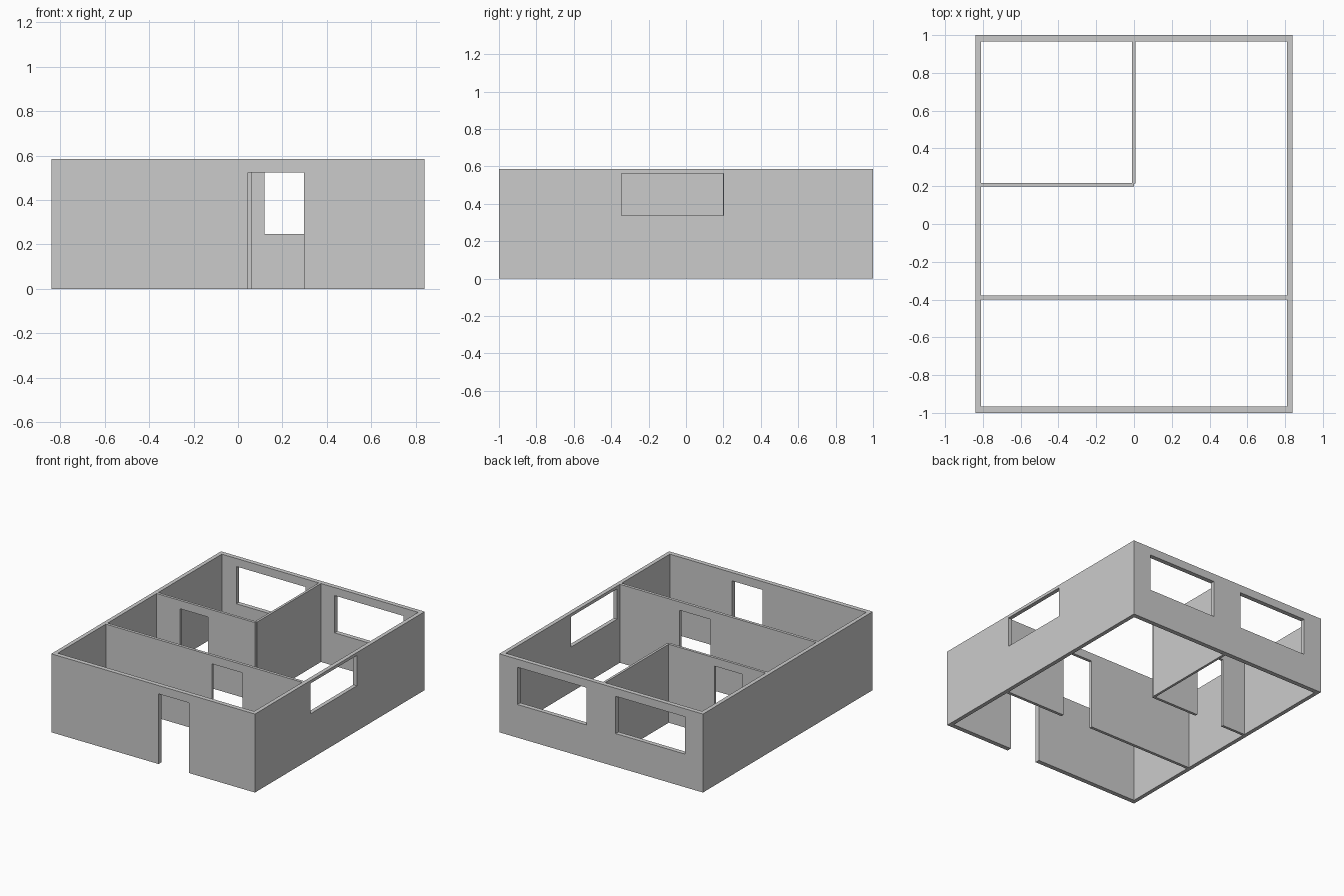
import bpy, bmesh
from mathutils import Vector

if "Cube" in bpy.data.objects:
    bpy.data.objects.remove(bpy.data.objects["Cube"])

H = 0.585                # wall height
X, Y = 0.84, 1.0         # outer half sizes
TX, TY = 0.03, 0.034     # side and end wall thickness


def wall(name, axis, span, depth, opening_list=()):
    """Wall running along 'x' or 'y'; openings are (start, end, bottom, top)."""
    us = sorted({*span, *[u for o in opening_list for u in o[:2]]})
    zs = sorted({0.0, H, *[z for o in opening_list for z in o[2:]]})

    def place(u, d, z):
        return Vector((u, d, z)) if axis == 'x' else Vector((d, u, z))

    bm = bmesh.new()
    verts = [[bm.verts.new(place(u, depth[0], z)) for z in zs] for u in us]
    for i in range(len(us) - 1):
        for j in range(len(zs) - 1):
            cu, cz = (us[i] + us[i + 1]) / 2, (zs[j] + zs[j + 1]) / 2
            if any(a < cu < b and lo < cz < hi for a, b, lo, hi in opening_list):
                continue
            bm.faces.new((verts[i][j], verts[i + 1][j],
                          verts[i + 1][j + 1], verts[i][j + 1]))
    # give the panel its thickness
    ext = bmesh.ops.extrude_face_region(bm, geom=bm.faces[:], use_keep_orig=True)
    moved = [g for g in ext['geom'] if isinstance(g, bmesh.types.BMVert)]
    bmesh.ops.translate(bm, verts=moved, vec=place(0, depth[1] - depth[0], 0))
    loose = [v for v in bm.verts if not v.link_faces]
    bmesh.ops.delete(bm, geom=loose, context='VERTS')
    bmesh.ops.recalc_face_normals(bm, faces=bm.faces[:])
    mesh = bpy.data.meshes.new(name)
    bm.to_mesh(mesh)
    bm.free()
    obj = bpy.data.objects.new(name, mesh)
    bpy.context.collection.objects.link(obj)
    return obj


# Outer walls
inner = (-X + TX, X - TX)
wall("left_wall", 'y', (-Y, Y), (-X, -X + TX))
wall("right_wall", 'y', (-Y, Y), (X - TX, X), [(-0.345, 0.2, 0.337, 0.563)])
wall("front_wall", 'x', inner, (-Y, -Y + TY), [(0.045, 0.297, 0.0, 0.523)])
wall("back_wall", 'x', inner, (Y - TY, Y),
     [(-0.69, -0.12, 0.247, 0.525), (0.12, 0.69, 0.247, 0.525)])

# Inner partitions
wall("hall_partition", 'x', inner, (-0.4, -0.378), [(0.064, 0.317, 0.0, 0.523)])
wall("room_partition", 'x', (-X + TX, 0.0), (0.198, 0.218),
     [(-0.617, -0.386, 0.0, 0.523)])
wall("dividing_partition", 'y', (0.215, Y - TY), (-0.01, 0.008))
